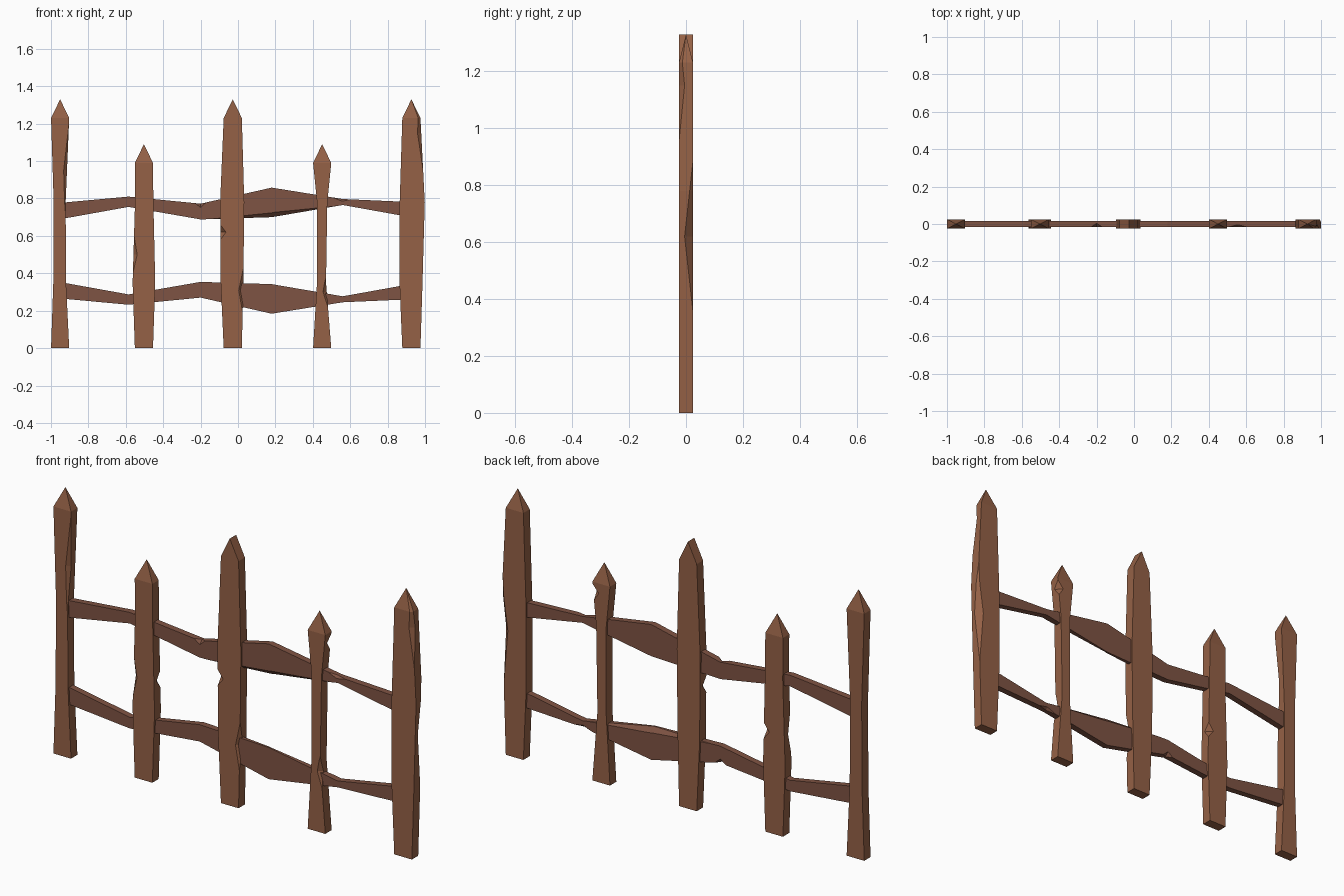
import bpy, bmesh

if "Cube" in bpy.data.objects:
    bpy.data.objects.remove(bpy.data.objects["Cube"])


def material(name, color):
    m = bpy.data.materials.new(name)
    m.diffuse_color = (*color, 1)
    m.use_nodes = True
    m.node_tree.nodes["Principled BSDF"].inputs["Base Color"].default_value = m.diffuse_color
    return m


POST = material("warm brown wood", (0.30, 0.120, 0.061))
RAIL = material("dark brown wood", (0.212, 0.087, 0.056))


def outline(st, t):
    for a, b in zip(st, st[1:]):
        if a[0] <= t <= b[0]:
            f = (t - a[0]) / (b[0] - a[0])
            return a[1] + (b[1] - a[1]) * f, a[2] + (b[2] - a[2]) * f
    return st[-1][1:]


def plank(name, st, hd, place, mat, chips, tip=None):
    """Hewn plank from (along, low, high) stations and half depth hd.
    chips = (corner, middle, half length, size), corners counted around.
    tip = (along, across, half depth) of the pointed end."""
    levels = {s[0] for s in st}
    for k, m, h, size in chips:
        levels |= {max(m - h, st[0][0]), m, min(m + h, st[-1][0])}
    bm = bmesh.new()
    rings = []
    for t in sorted(levels):
        lo, hi = outline(st, t)
        pts = []
        for k, (u, v) in enumerate(((lo, -hd), (hi, -hd), (hi, hd), (lo, hd))):
            cut = max([c[3] * max(0, 1 - abs(t - c[1]) / c[2])
                       for c in chips if c[0] == k], default=0)
            cu = cut if k in (0, 3) else -cut
            cv = cut if k < 2 else -cut
            pair = [(u, v + cv), (u + cu, v)]
            pts += pair if k % 2 == 0 else pair[::-1]
        rings.append([bm.verts.new(place(t, *p)) for p in pts])
    if tip:
        t, u, d = tip
        rings.append([bm.verts.new(place(t, u, d if i > 3 else -d))
                      for i in range(8)])
    for a, b in zip(rings, rings[1:]):
        for i in range(8):
            j = (i + 1) % 8
            bm.faces.new((a[i], a[j], b[j], b[i]))
    bm.faces.new(rings[0])
    bm.faces.new(rings[-1])
    bmesh.ops.remove_doubles(bm, verts=bm.verts, dist=0.0003)
    bmesh.ops.recalc_face_normals(bm, faces=bm.faces)
    me = bpy.data.meshes.new(name)
    bm.to_mesh(me)
    bm.free()
    me.materials.append(mat)
    bpy.context.collection.objects.link(bpy.data.objects.new(name, me))


def upright(t, u, v):
    return (u, v, t)


# Posts: centre, swelling left/right low down, then left/right high up, chips
W = 0.0485
posts = [
    (-.951, -.012, -.017, -.014, -.019, [(1, .95, .25, .018)]),
    (-.503, .012, .012, -.001, .002, [(0, .5, .1, .02), (2, .5, .04, .03)]),
    (-.028, .016, .008, .019, .013, [(0, .62, .04, .03), (1, .31, .12, .024)]),
    (.45, -.021, -.028, -.021, -.021, [(1, .3, .08, .02), (2, .94, .04, .03)]),
    (.927, .015, .011, .014, .023, [(2, .62, .27, .03), (1, 1.15, .2, .02)]),
]
for n, (x, l1, r1, l2, r2, chips) in enumerate(posts):
    top = 1.33 - .24 * (n % 2)  # tall and short posts alternate
    st = [(0, x - W, x + W), (.35, x - W - l1, x + W + r1),
          (.78, x - W - l2, x + W + r2), (top - .1, x - W, x + W)]
    ridge = .025 if n == 2 else 0  # middle post ends in a ridge
    plank(f"fence_post_{n + 1}", st, .025, upright, POST, chips,
          (top, x, ridge))

# Rails: the lower one is the upper one turned over
rail = [(-.935, .692, .778), (-.585, .755, .81), (-.2, .688, .772),
        (.18, .7, .858), (.56, .765, .797), (.9, .704, .782)]
rail_chips = [(0, .19, .34, .024), (1, -.2, .03, .02), (1, .555, .05, .012)]
plank("upper_rail", rail, .016, lambda t, u, v: (t, v, u), RAIL, rail_chips)
plank("lower_rail", rail, .016, lambda t, u, v: (t, -v, 1.042 - u), RAIL,
      rail_chips)
